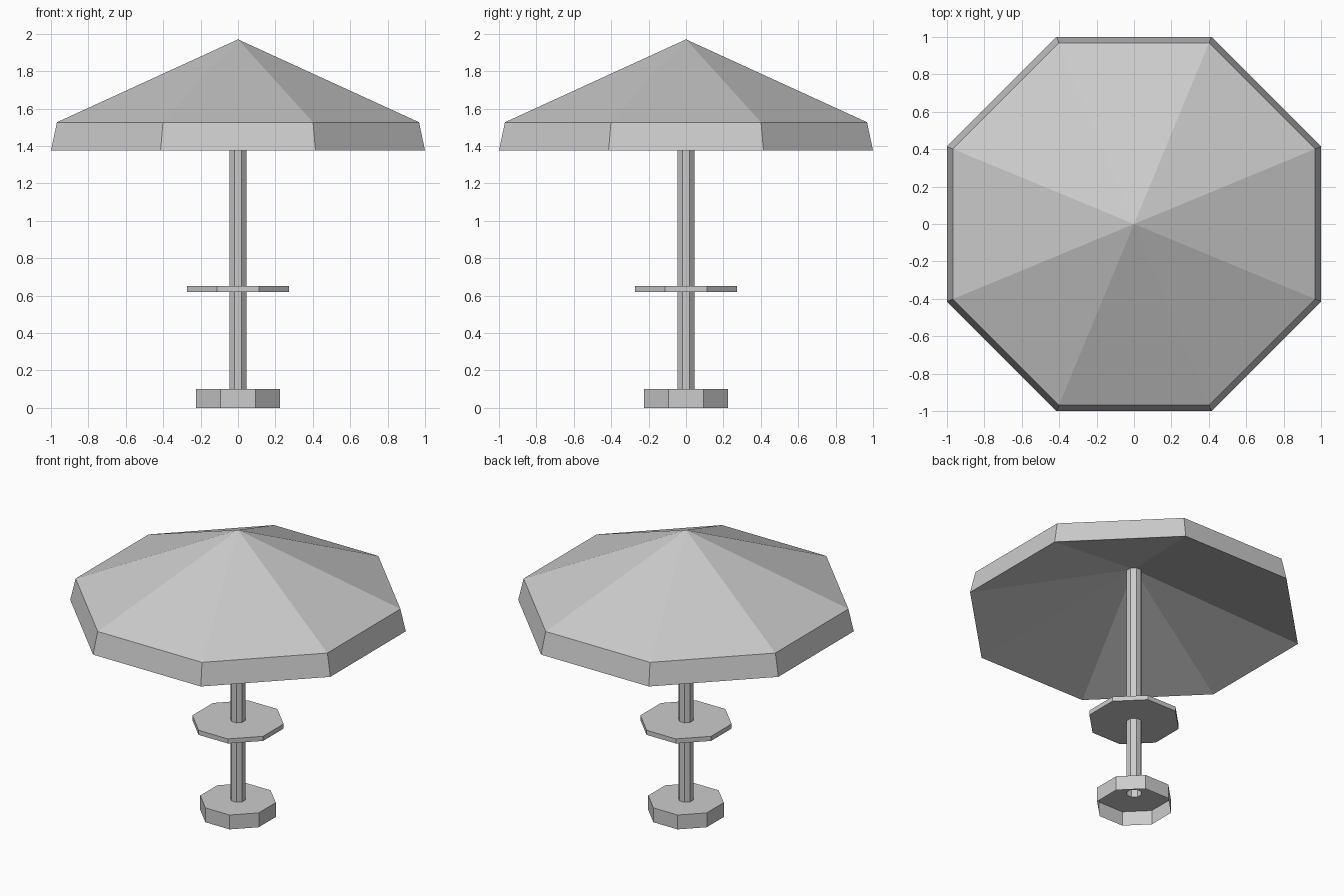
import bpy
import math

cube = bpy.data.objects.get("Cube")
if cube:
    bpy.data.objects.remove(cube, do_unlink=True)

SIDES = 8
grey = bpy.data.materials.new("plain grey")
grey.use_nodes = True
colour = (0.6, 0.6, 0.6, 1)
grey.diffuse_color = colour
grey.node_tree.nodes["Principled BSDF"].inputs["Base Color"].default_value = colour


def octagonal(name, profile):
    """Sweep (flat half-width, z) points around z; zero width makes a tip."""
    verts, faces, rings = [], [], []
    for width, z in profile:
        start = len(verts)
        if width == 0:
            verts.append((0, 0, z))
            rings.append([start] * SIDES)
            continue
        radius = width / math.cos(math.pi / SIDES)
        for i in range(SIDES):
            a = (i + 0.5) * math.tau / SIDES
            verts.append((radius * math.cos(a), radius * math.sin(a), z))
        rings.append(list(range(start, start + SIDES)))
    for low, high in zip(rings, rings[1:]):
        for i in range(SIDES):
            j = (i + 1) % SIDES
            quad = [low[i], low[j], high[j], high[i]]
            faces.append(list(dict.fromkeys(quad)))
    mesh = bpy.data.meshes.new(name)
    mesh.from_pydata(verts, [], faces)
    mesh.materials.append(grey)
    obj = bpy.data.objects.new(name, mesh)
    bpy.context.collection.objects.link(obj)
    return obj


POLE = 0.045

# Base: hollow underneath, its top open where the pole starts
octagonal("base", [(0.225, 0), (0.225, 0.1), (POLE, 0.1)])

# Pole: open tube from the base top to the canopy lining
octagonal("pole", [(POLE, 0.1), (POLE, 1.72)])

# Small table disc around the pole
octagonal("table", [(POLE, 0.62), (0.272, 0.62), (0.272, 0.652), (POLE, 0.652)])

# Canopy: shallow lining, sloped valance and pointed roof
octagonal("canopy", [(0, 1.73), (1, 1.375), (0.968, 1.527), (0, 1.97)])
